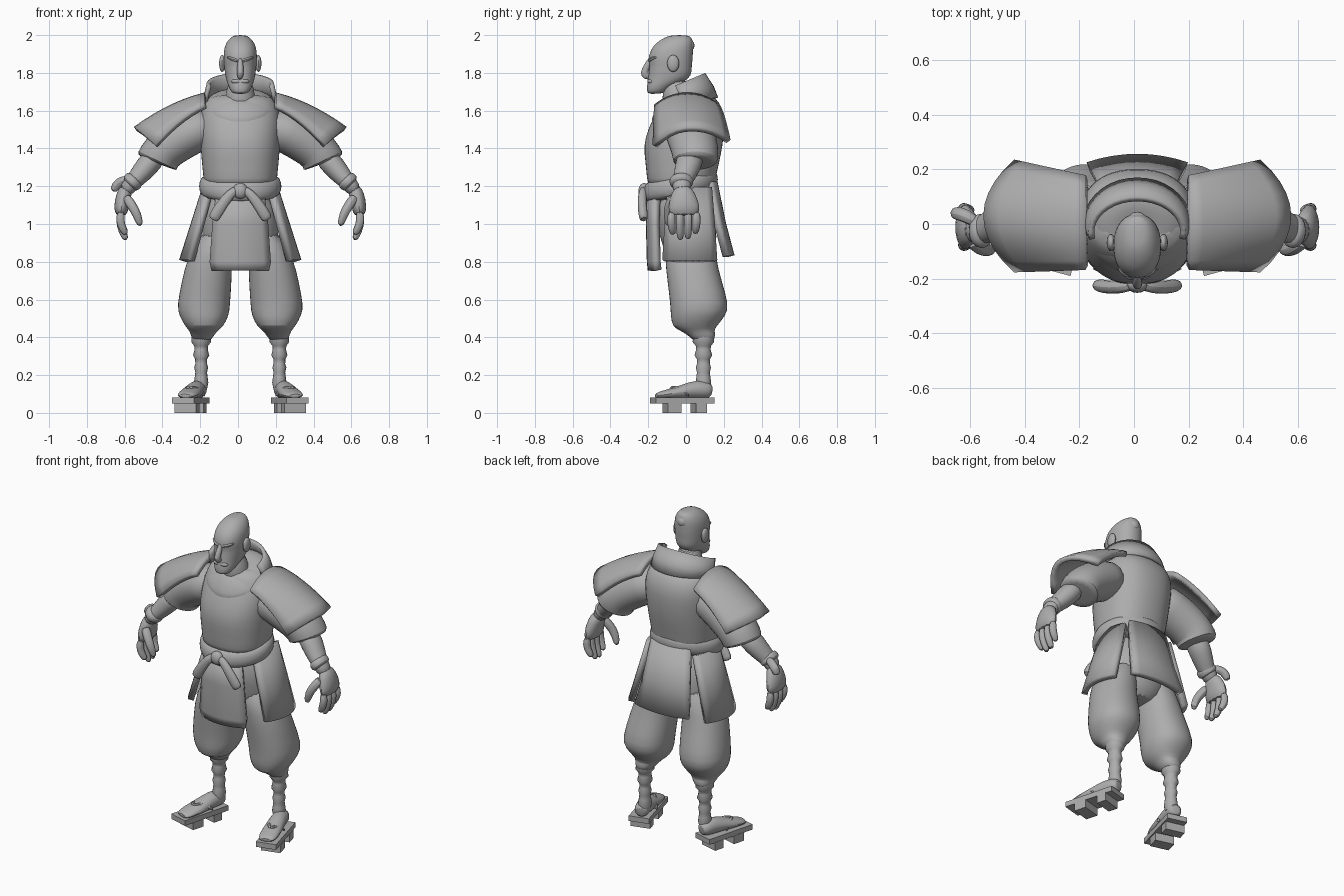
import bpy, bmesh, math
from mathutils import Vector

CX = 0.012  # the body's symmetry plane
grey = bpy.data.materials.new("plain_grey")
grey.diffuse_color = (0.42, 0.42, 0.42, 1)


def finish(name, bm, mirror=False, sub=1, thick=0, angle=40):
    bmesh.ops.recalc_face_normals(bm, faces=bm.faces)
    me = bpy.data.meshes.new(name)
    bm.to_mesh(me)
    bm.free()
    ob = bpy.data.objects.new(name, me)
    bpy.context.collection.objects.link(ob)
    me.materials.append(grey)
    ob.location.x = CX
    bpy.ops.object.select_all(action='DESELECT')
    bpy.context.view_layer.objects.active = ob
    ob.select_set(True)
    bpy.ops.object.shade_smooth_by_angle(angle=math.radians(angle))
    if thick:
        m = ob.modifiers.new("thickness", 'SOLIDIFY')
        m.thickness = thick
        m.offset = 0
    if sub:
        ob.modifiers.new("smooth", 'SUBSURF').levels = sub
        ob.modifiers["smooth"].render_levels = sub
    if mirror:
        ob.modifiers.new("mirror", 'MIRROR')
    return ob


def skin(rings, caps=True, closed=True):
    bm = bmesh.new()
    vs = [[bm.verts.new(p) for p in r] for r in rings]
    n = len(vs[0])
    for a, b in zip(vs, vs[1:]):
        for i in range(n if closed else n - 1):
            j = (i + 1) % n
            bm.faces.new((a[i], a[j], b[j], b[i]))
    if caps and closed:
        bm.faces.new(vs[0])
        bm.faces.new(vs[-1])
    return bm


def loft(name, secs, n=20, e=2.0, arc=None, **kw):
    """Level rings: (z, cx, cy, rx, ry, optional tilt); arc limits the sweep in degrees."""
    rings = []
    for s in secs:
        z, cx, cy, rx, ry = s[:5]
        tilt = s[5] if len(s) > 5 else 0
        ring = []
        for i in range(n):
            a = 2 * math.pi * i / n
            if arc:
                a = math.radians(arc[0] + (arc[1] - arc[0]) * i / (n - 1))
            c, d = math.cos(a), math.sin(a)
            x = math.copysign(abs(c) ** (2 / e), c) * rx
            y = math.copysign(abs(d) ** (2 / e), d) * ry
            ring.append((cx + x, cy + y, z + tilt * y))
        rings.append(ring)
    return finish(name, skin(rings, closed=not arc), **kw)


def tube(name, pts, n=12, **kw):
    """Rings square to a path: (x, y, z, in-plane radius, side radius)."""
    P = [Vector(p[:3]) for p in pts]
    rings = []
    for i, p in enumerate(pts):
        t = (P[min(i + 1, len(P) - 1)] - P[max(i - 1, 0)]).normalized()
        ref = Vector((1, 0, 0)) if abs(t.y) > 0.8 else Vector((0, 1, 0))
        side = (ref - t * ref.dot(t)).normalized()
        up = t.cross(side)
        rings.append([P[i] + up * p[3] * math.cos(2 * math.pi * k / n)
                      + side * p[4] * math.sin(2 * math.pi * k / n) for k in range(n)])
    return finish(name, skin(rings), **kw)


def ball(name, loc, size, mirror=False):
    bm = bmesh.new()
    bmesh.ops.create_uvsphere(bm, u_segments=16, v_segments=10, radius=1)
    for v in bm.verts:
        v.co = Vector(loc) + Vector([a * b for a, b in zip(v.co, size)])
    return finish(name, bm, mirror, sub=0)


def panel(name, phi, rows, shift=0, mirror=False):
    """Curved hanging cloth facing phi: rows of (z, distance, half width, bulge)."""
    out = Vector((math.cos(phi), math.sin(phi), 0))
    tan = Vector((-out.y, out.x, 0))
    rings = []
    for z, d, w, b in rows:
        rings.append([out * (d - b * t * t) + tan * (w * t + shift) + Vector((0, 0, z))
                      for t in [k / 4 for k in range(-4, 5)]])
    return finish(name, skin(rings, closed=False), mirror, sub=0, thick=0.035)


def slab(name, loc, size, turn):
    bm = bmesh.new()
    bmesh.ops.create_cube(bm, size=1)
    for v in bm.verts:
        p = Vector([a * b for a, b in zip(v.co, size)])
        c, s = math.cos(turn), math.sin(turn)
        v.co = Vector((c * p.x - s * p.y, s * p.x + c * p.y, p.z)) + Vector(loc)
    return finish(name, bm, True, sub=0)


# Head
loft("head", [(1.69, 0, -.165, .035, .035), (1.70, 0, -.155, .05, .052), (1.73, 0, -.14, .064, .068),
              (1.765, 0, -.09, .076, .112), (1.81, 0, -.083, .084, .115), (1.845, 0, -.08, .087, .112),
              (1.87, 0, -.083, .089, .12), (1.92, 0, -.076, .089, .114), (1.96, 0, -.06, .076, .1),
              (1.99, 0, -.04, .05, .07), (2.0, 0, -.035, .025, .04)], e=2.2)
tube("nose", [(0, -.18, 1.88, .01, .018), (0, -.205, 1.84, .018, .016), (0, -.224, 1.80, .018, .024),
              (0, -.21, 1.78, .018, .024), (0, -.185, 1.77, .01, .015)])
tube("brow", [(.0, -.19, 1.862, .012, .014), (.035, -.182, 1.87, .013, .02), (.07, -.15, 1.885, .008, .018)],
     n=8, mirror=True)
ball("moustache", (.018, -.185, 1.755), (.03, .02, .014), True)
ball("chin", (0, -.175, 1.712), (.04, .028, .024))
ball("ear", (.096, -.068, 1.85), (.016, .032, .045), True)
ball("hair_knot", (0, .003, 1.945), (.04, .042, .038))
loft("neck", [(1.58, 0, -.03, .095, .09), (1.66, 0, -.045, .08, .08), (1.78, 0, -.055, .066, .072)])

# Breastplate, neck yoke and standing back collar
loft("torso", [(1.18, 0, -.025, .195, .18), (1.24, 0, -.025, .195, .182), (1.32, 0, -.02, .205, .196),
               (1.42, 0, -.015, .212, .212), (1.5, 0, 0, .217, .203), (1.58, 0, .02, .215, .185),
               (1.65, 0, .025, .195, .15), (1.69, 0, .02, .15, .115)], n=24, e=2.3)
loft("yoke", [(1.6, 0, -.02, .17, .15, .5), (1.62, 0, -.02, .19, .166, .5), (1.64, 0, -.022, .188, .16, .48),
              (1.67, 0, -.03, .15, .125, .42), (1.685, 0, -.035, .1, .09, .36), (1.68, 0, -.04, .07, .06, .3)],
     n=24)
loft("collar", [(1.65, 0, 0, .188, .16, .1), (1.69, 0, -.005, .18, .142, .25),
                (1.742, 0, -.03, .168, .122, .42)], n=21, arc=(-12, 192), thick=.022, sub=0)

# Shoulder plates draped over the arms
rows = []
for i in range(8):
    u = i / 7
    row = []
    for k in range(-5, 6):
        v = k / 5
        drop = .06 + (.03 if v < 0 else .005) * u
        row.append((.185 + u * (.37 - .11 * v * v),
                    .005 + .025 * u + (.165 + .03 * u) * v,
                    1.682 - .09 * u - .09 * u * u - drop * abs(v) ** 2.2))
    rows.append(row)
finish("shoulder_plate", skin(rows, closed=False), True, sub=0, thick=.03)

# Arms: wide sleeve opening downwards, forearm, wrist wrap and hand
tube("sleeve", [(.14, .01, 1.53, .11, .13), (.26, .02, 1.485, .118, .135), (.36, .04, 1.425, .118, .13),
                (.42, .05, 1.375, .112, .125), (.44, .05, 1.33, .12, .122), (.443, .05, 1.322, .1, .1)],
     n=16, mirror=True)
tube("forearm", [(.43, .03, 1.38, .065, .08), (.5, .01, 1.3, .064, .07), (.55, -.015, 1.24, .05, .058),
                 (.585, -.025, 1.205, .042, .05), (.61, -.02, 1.17, .042, .05)], mirror=True)
tube("wrist_band", [(.55, -.025, 1.245, .045, .055), (.562, -.025, 1.232, .056, .066),
                    (.58, -.025, 1.215, .056, .066), (.59, -.025, 1.205, .042, .05)], mirror=True)
tube("palm", [(.6, -.02, 1.2, .035, .045), (.618, -.015, 1.15, .042, .07), (.63, -.01, 1.09, .042, .088),
              (.632, -.01, 1.04, .03, .085)], mirror=True)
for i, drop in enumerate((.03, 0, .005, .035)):
    y = -.075 + .043 * i
    tube("finger", [(.63, y, 1.07, .022, .022), (.638, y * 1.05, 1.02, .025, .024),
                    (.625, y, .96 + drop * .6, .023, .022), (.602, y * .9, .912 + drop, .017, .017)],
         n=8, mirror=True)
tube("thumb", [(.61, -.06, 1.15, .03, .03), (.575, -.09, 1.1, .028, .028), (.545, -.098, 1.05, .026, .026),
               (.528, -.09, .985, .018, .018)], n=8, mirror=True)
tube("wrist_knot", [(-.58, .0, 1.235, .022, .022), (-.625, .03, 1.232, .028, .028),
                    (-.66, .04, 1.205, .028, .028), (-.672, .04, 1.17, .02, .02)], n=8)

# Belt with tied ends
loft("belt", [(1.14, 0, -.028, .185, .175, .18), (1.16, 0, -.028, .213, .192, .18),
              (1.2, 0, -.028, .224, .202, .18), (1.24, 0, -.028, .213, .192, .18),
              (1.262, 0, -.028, .185, .175, .18)], n=24)
ball("belt_knot", (0, -.222, 1.175), (.04, .03, .042))
tube("belt_tail", [(.01, -.222, 1.19, .022, .02), (.055, -.232, 1.16, .028, .025), (.105, -.232, 1.09, .034, .027),
                   (.138, -.225, 1.035, .034, .027), (.146, -.223, 1.022, .026, .02)], n=8, mirror=True)

# Hanging skirt panels
panel("front_apron", -math.pi / 2, [(1.17, .19, .12, .04), (1.0, .195, .14, .04), (.8, .19, .155, .04),
                                    (.755, .185, .145, .04)])
panel("back_panel", math.pi / 2, [(1.22, .15, .13, .03), (1.0, .195, .155, .03), (.83, .24, .18, .03)])
panel("side_panel", 0, [(1.19, .185, .11, .03), (1.0, .245, .125, .04), (.805, .307, .137, .05)],
      shift=.02, mirror=True)

# Baggy trousers
loft("hips", [(1.2, 0, -.03, .18, .165), (1.0, 0, .005, .207, .157), (.86, 0, .02, .207, .147),
              (.77, 0, .03, .1, .09)])
loft("trouser_leg", [(.98, .11, .02, .09, .13), (.82, .163, .022, .12, .136), (.7, .177, .045, .133, .145),
                     (.57, .195, .073, .142, .157), (.515, .192, .065, .134, .148), (.455, .19, .043, .1, .116),
                     (.435, .195, .06, .075, .09), (.41, .2, .085, .062, .073), (.375, .205, .095, .042, .05)],
     e=2.2, mirror=True)

# Wrapped shins and feet
loft("shin", [(z, .207, .092, r, r * 1.12) for z, r in
              ((.41, .05), (.375, .052), (.355, .037), (.335, .035), (.305, .043), (.285, .032), (.26, .031),
               (.24, .037), (.215, .031), (.19, .034), (.16, .038), (.12, .03))], n=14, sub=0, mirror=True, angle=60)
TURN = math.radians(15)


def along(s, x0=.222, y0=.095):
    return x0 + s * math.sin(TURN), y0 - s * math.cos(TURN)


tube("foot", [(*along(s), z, h, w) for s, z, h, w in
              ((-.045, .115, .03, .03), (-.02, .12, .046, .046), (.04, .125, .052, .048), (.11, .112, .04, .055),
               (.19, .1, .028, .06), (.25, .092, .019, .052), (.265, .09, .01, .035))], mirror=True)
for s in (-1, 1):
    tube("sandal_strap", [(*along(.09 if s < 0 else .08, .222 + s * .06), .085, .012, .012),
                          (*along(.13, .222 + s * .035), .135, .012, .012),
                          (*along(.19), .133, .012, .012)], n=8, mirror=True)

# Wooden sandals with two teeth
slab("sandal_deck", (.262, -.02, .065), (.122, .32, .032), TURN)
slab("front_tooth", (*along(.175, .236), .026), (.117, .075, .052), TURN)
slab("back_tooth", (*along(.028, .236), .026), (.117, .06, .052), TURN)
